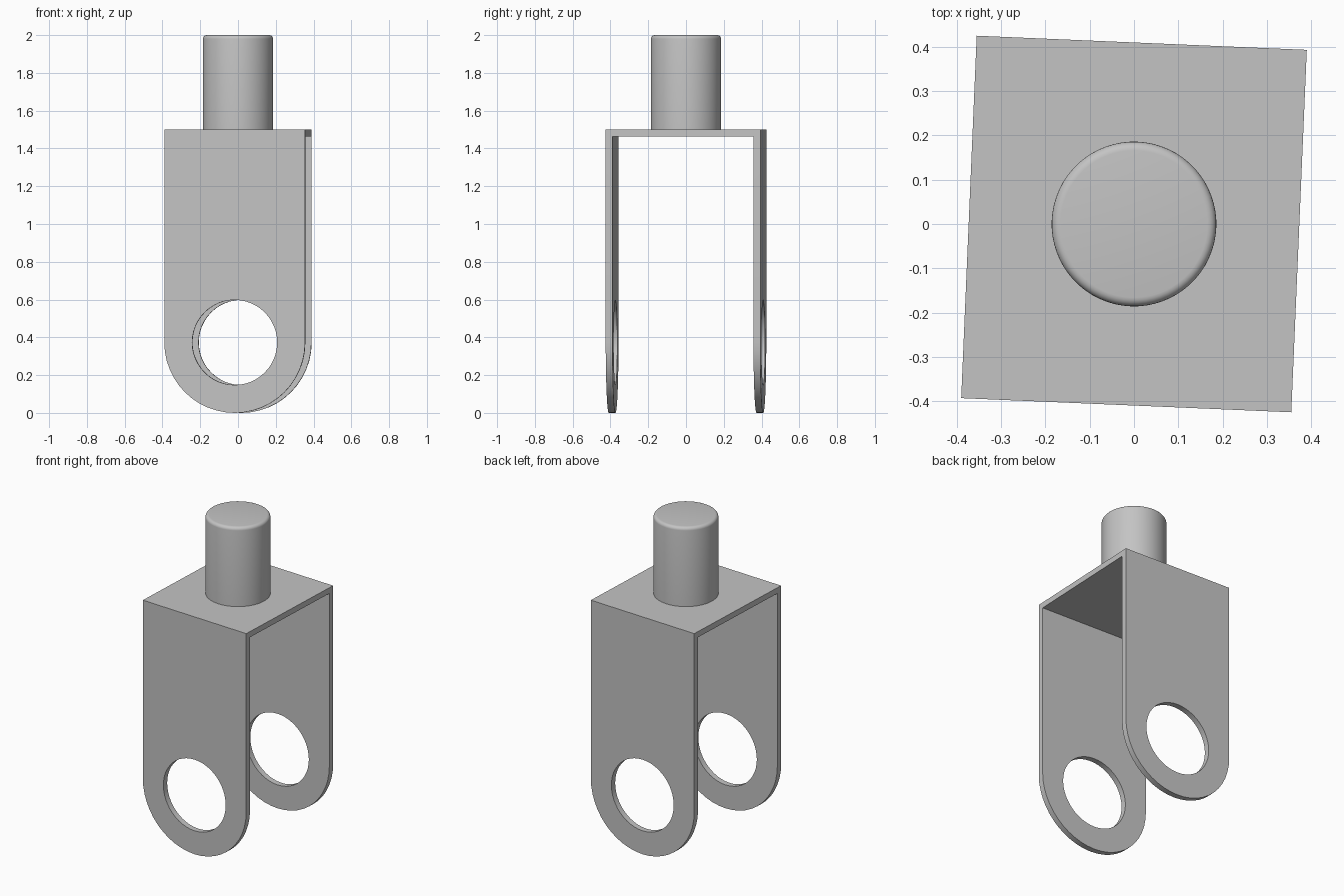
import bpy
import bmesh
import math

cube = bpy.data.objects.get("Cube")
if cube:
    bpy.data.objects.remove(cube, do_unlink=True)

WIDTH, DEPTH, WALL = 0.746, 0.819, 0.036
TOP, STEM_TOP = 1.5, 2.0
R = WIDTH / 2
HOLE_R, STEM_R, ROUND = 0.225, 0.186, 0.02
TURN = math.radians(-2.45)

grey = bpy.data.materials.new("plain grey")
grey.use_nodes = True
colour = (0.55, 0.55, 0.55, 1)
grey.diffuse_color = colour
grey.node_tree.nodes["Principled BSDF"].inputs["Base Color"].default_value = colour


def prism(name, outline, depth):
    """Extrude an x-z outline along y, centred on y = 0."""
    bm = bmesh.new()
    face = bm.faces.new([bm.verts.new((x, -depth / 2, z)) for x, z in outline])
    ext = bmesh.ops.extrude_face_region(bm, geom=[face])
    verts = [v for v in ext["geom"] if isinstance(v, bmesh.types.BMVert)]
    bmesh.ops.translate(bm, verts=verts, vec=(0, depth, 0))
    bmesh.ops.recalc_face_normals(bm, faces=bm.faces)
    return finish(name, bm)


def finish(name, bm):
    mesh = bpy.data.meshes.new(name)
    bm.to_mesh(mesh)
    bm.free()
    mesh.materials.append(grey)
    obj = bpy.data.objects.new(name, mesh)
    bpy.context.collection.objects.link(obj)
    return obj


def activate(obj):
    bpy.ops.object.select_all(action="DESELECT")
    obj.select_set(True)
    bpy.context.view_layer.objects.active = obj


def arc(cx, cz, radius, start, end, steps):
    angles = [start + (end - start) * i / steps for i in range(steps + 1)]
    return [(cx + radius * math.cos(a), cz + radius * math.sin(a)) for a in angles]


def cut(obj, cutter):
    cutter.hide_render = True
    mod = obj.modifiers.new("cut", "BOOLEAN")
    mod.operation = "DIFFERENCE"
    mod.solver = "EXACT"
    mod.object = cutter
    activate(obj)
    bpy.ops.object.modifier_apply(modifier=mod.name)
    bpy.data.objects.remove(cutter, do_unlink=True)


# Fork: round-ended block, hollowed between the legs and bored through
outline = arc(0, R, R, math.pi, 2 * math.pi, 24) + [(R, TOP), (-R, TOP)]
fork = prism("fork_bracket", outline, DEPTH)
gap = [(-1, -1), (1, -1), (1, TOP - WALL), (-1, TOP - WALL)]
cut(fork, prism("gap_cutter", gap, DEPTH - 2 * WALL))
cut(fork, prism("hole_cutter", arc(0, R, HOLE_R, 0, 2 * math.pi, 48)[:-1], 2))

# Stem: turned profile with a rounded top edge
profile = [(0, TOP), (STEM_R, TOP)]
profile += arc(STEM_R - ROUND, STEM_TOP - ROUND, ROUND, 0, math.pi / 2, 5)
profile += [(0, STEM_TOP)]
bm = bmesh.new()
verts = [bm.verts.new((x, 0, z)) for x, z in profile]
edges = [bm.edges.new(pair) for pair in zip(verts, verts[1:])]
bmesh.ops.spin(bm, geom=verts + edges, cent=(0, 0, 0), axis=(0, 0, 1),
               angle=2 * math.pi, steps=64)
bmesh.ops.remove_doubles(bm, verts=bm.verts, dist=0.0001)
bmesh.ops.recalc_face_normals(bm, faces=bm.faces)
stem = finish("stem", bm)

# Slight turn about the vertical, smooth curves with sharp corners
for obj in (fork, stem):
    obj.rotation_euler.z = TURN
    activate(obj)
    bpy.ops.object.shade_smooth_by_angle(angle=math.radians(30))
